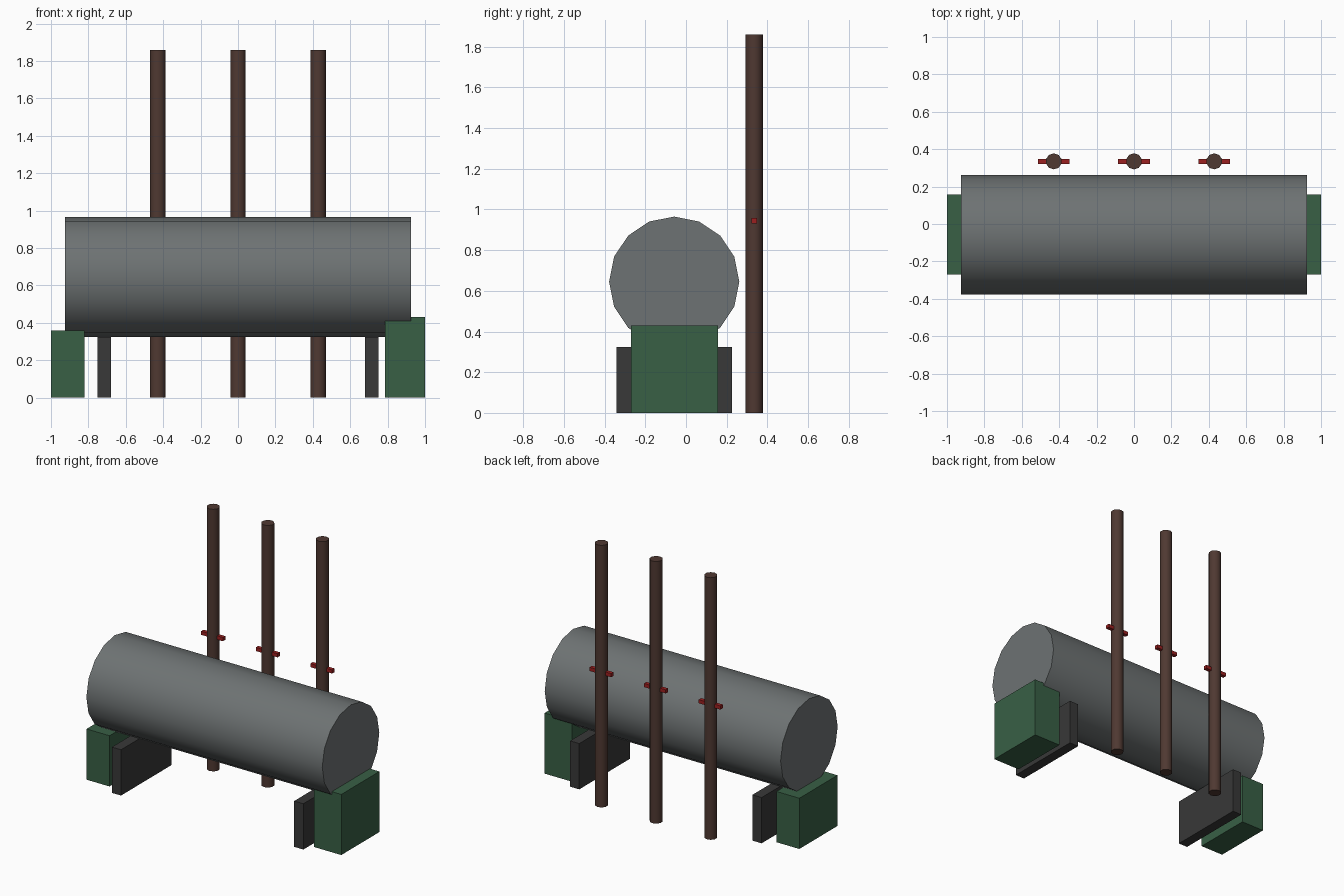
import bpy, math
from mathutils import Matrix

if "Cube" in bpy.data.objects:
    bpy.data.objects.remove(bpy.data.objects["Cube"])


def material(name, r, g, b):
    m = bpy.data.materials.new(name)
    m.diffuse_color = (r, g, b, 1)
    m.use_nodes = True
    m.node_tree.nodes["Principled BSDF"].inputs["Base Color"].default_value = m.diffuse_color
    return m


STEEL = material("steel grey", 0.155, 0.17, 0.172)
GREEN = material("dark green", 0.04, 0.115, 0.06)
CHARCOAL = material("charcoal", 0.04, 0.04, 0.04)
BROWN = material("pipe brown", 0.078, 0.04, 0.031)
RED = material("valve red", 0.33, 0.014, 0.014)


def box(name, lo, hi, mat):
    """Box between two opposite corners."""
    bpy.ops.mesh.primitive_cube_add(size=1)
    ob = bpy.context.object
    ob.name = name
    centre = [(a + b) / 2 for a, b in zip(lo, hi)]
    size = [b - a for a, b in zip(lo, hi)]
    ob.data.transform(Matrix.Translation(centre) @ Matrix.Diagonal((*size, 1)))
    ob.data.materials.append(mat)
    return ob


def cylinder(name, sides, radius, length, centre, mat, rotation=(0, 0, 0)):
    bpy.ops.mesh.primitive_cylinder_add(vertices=sides, radius=radius, depth=length,
                                        location=centre, rotation=rotation)
    ob = bpy.context.object
    ob.name = name
    ob.data.materials.append(mat)
    bpy.ops.object.shade_smooth_by_angle(angle=math.radians(40))
    return ob


# Horizontal tank
cylinder("tank", 16, 0.32, 1.852, (0, -0.058, 0.645), STEEL, (0, math.pi / 2, 0))

# End blocks, the right one larger
box("left_end_block", (-1.0, -0.27, 0), (-0.82, 0.157, 0.36), GREEN)
box("right_end_block", (0.787, -0.27, 0), (1.0, 0.157, 0.43), GREEN)

# Support plates under the tank
for side, x in (("left", -0.716), ("right", 0.716)):
    box(side + "_support", (x - 0.036, -0.341, 0), (x + 0.036, 0.226, 0.325), CHARCOAL)

# Upright pipes with valve handles
PIPE_Y = 0.335
for side, x in (("left", -0.429), ("middle", 0), ("right", 0.429)):
    cylinder(side + "_pipe", 10, 0.043, 1.86, (x, PIPE_Y, 0.93), BROWN)
    box(side + "_valve_handle", (x - 0.085, PIPE_Y - 0.0135, 0.932),
        (x + 0.085, PIPE_Y + 0.0135, 0.958), RED)
